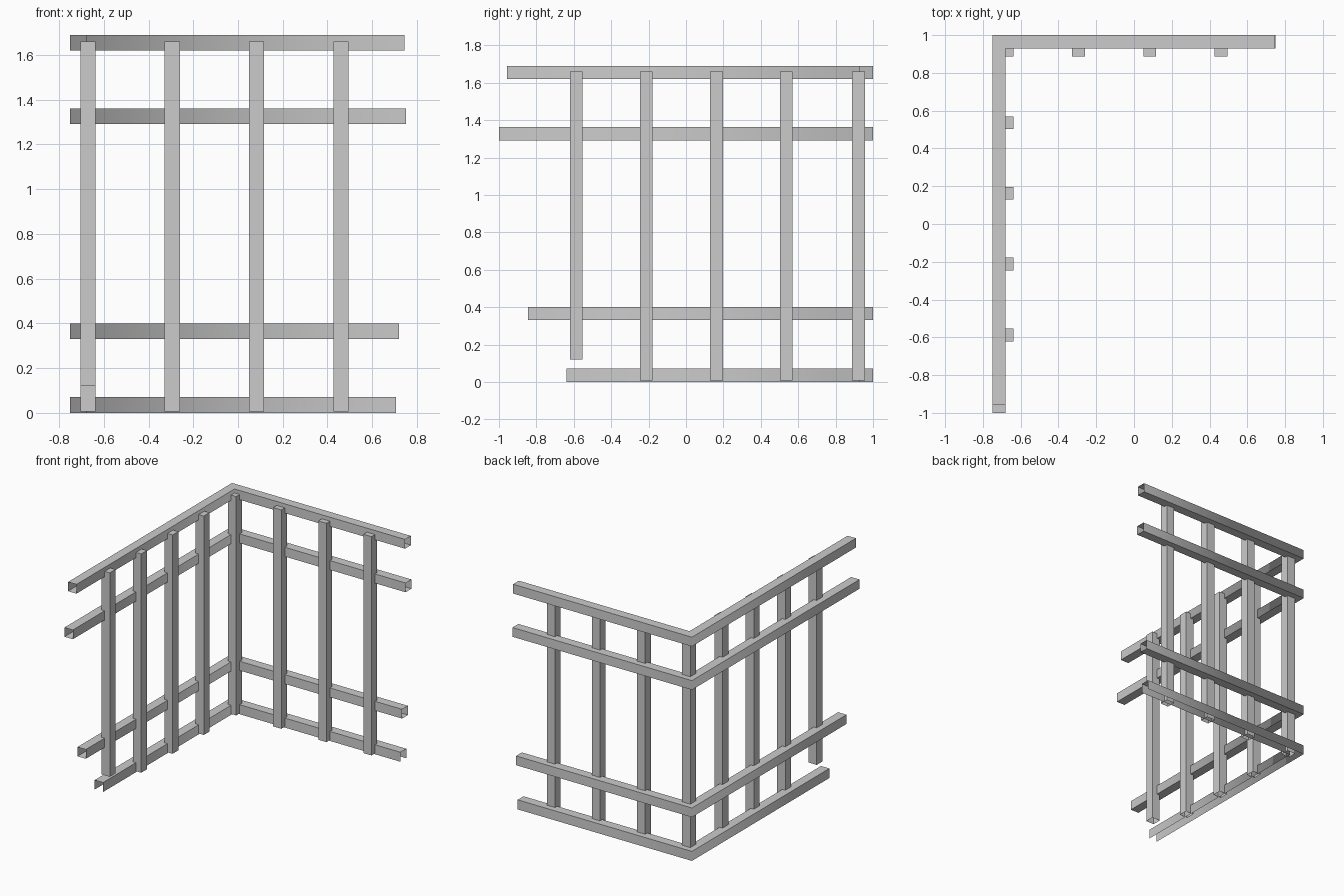
import bpy, bmesh

if "Cube" in bpy.data.objects:
    bpy.data.objects.remove(bpy.data.objects["Cube"])

T = 0.07                    # rail thickness
X0, Y1 = -0.75, 1.0         # outer corner of the L


def finish(bm, name):
    bmesh.ops.recalc_face_normals(bm, faces=bm.faces)
    me = bpy.data.meshes.new(name)
    bm.to_mesh(me)
    bm.free()
    ob = bpy.data.objects.new(name, me)
    bpy.context.collection.objects.link(ob)
    return ob


def rail(name, z0, z1, x_end, y_end, open_bottom=False):
    """L-shaped open-ended tube, shaded smoothly round the mitred corner."""
    bm = bmesh.new()
    outer = [(X0, y_end), (X0, Y1), (x_end, Y1)]
    inner = [(X0 + T, y_end), (X0 + T, Y1 - T), (x_end, Y1 - T)]
    rings = [[bm.verts.new((*p, z)) for p, z in
              ((o, z0), (o, z1), (i, z1), (i, z0))]
             for o, i in zip(outer, inner)]
    for a, b in zip(rings, rings[1:]):
        for k in range(3 if open_bottom else 4):
            n = (k + 1) % 4
            f = bm.faces.new((a[k], a[n], b[n], b[k]))
            f.smooth = True
        for k in range(4):
            bm.edges.get((a[k], b[k])).smooth = False
    # orient outward: the first face is the outer -x wall
    ob = finish(bm, name)
    if ob.data.polygons[0].normal.x > 0:
        ob.data.flip_normals()
    return ob


def bar(name, x, y, z0, z1=1.66, w=0.068):
    """Square upright, capped on top and open underneath."""
    h = w / 2
    bm = bmesh.new()
    corners = [(x - h, y - h), (x + h, y - h), (x + h, y + h), (x - h, y + h)]
    lo = [bm.verts.new((*c, z0)) for c in corners]
    hi = [bm.verts.new((*c, z1)) for c in corners]
    for k in range(4):
        n = (k + 1) % 4
        bm.faces.new((lo[k], lo[n], hi[n], hi[k]))
    bm.faces.new(hi)
    ob = finish(bm, name)
    if ob.data.polygons[4].normal.z < 0:
        ob.data.flip_normals()
    return ob


# Horizontal rails, with uneven ends
rail("bottom_rail", 0.0, 0.072, 0.707, -0.64, open_bottom=True)
rail("lower_rail", 0.33, 0.40, 0.72, -0.845)
rail("upper_rail", 1.292, 1.362, 0.75, -1.0)
rail("top_rail", 1.62, 1.69, 0.745, -0.957)

# Corner upright
BX, BY = -0.671, 0.922
bar("corner_upright", BX, BY, 0.007)

# Uprights along the back wall
for i, x in enumerate((-0.294, 0.083, 0.46)):
    bar(f"back_upright_{i + 1}", x, BY, 0.007)

# Uprights along the left wall; the last one is cut short
for i, y in enumerate((0.536, 0.163, -0.212, -0.587)):
    bar(f"side_upright_{i + 1}", BX, y, 0.12 if i == 3 else 0.007)
